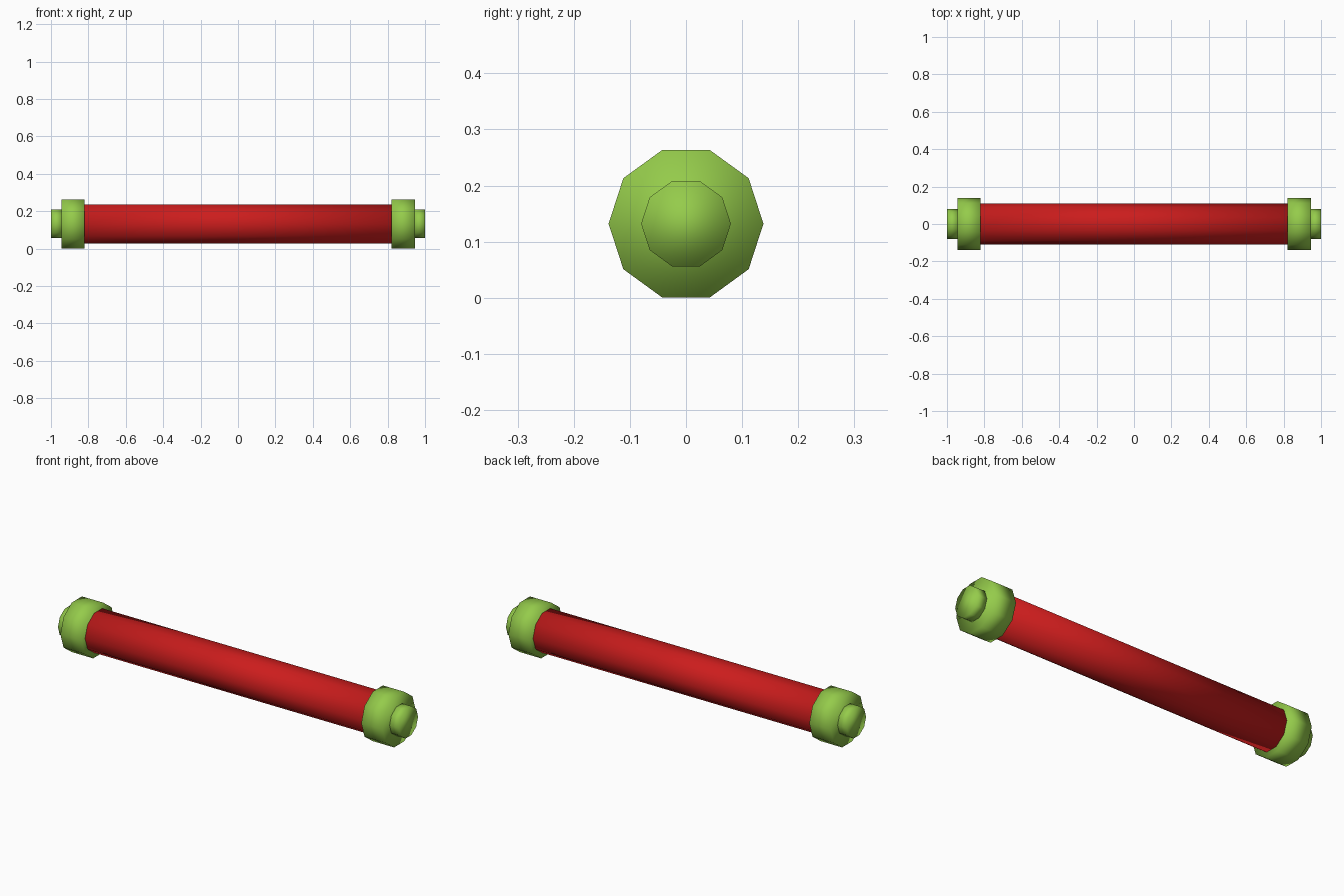
import bpy, math
from mathutils import Matrix

if "Cube" in bpy.data.objects:
    bpy.data.objects.remove(bpy.data.objects["Cube"])

ZC = 0.132

def material(name, color):
    m = bpy.data.materials.new(name)
    m.diffuse_color = color
    m.use_nodes = True
    m.node_tree.nodes["Principled BSDF"].inputs["Base Color"].default_value = m.diffuse_color
    return m

red = material("red", (0.60, 0.012, 0.012, 1))
green = material("green", (0.30, 0.60, 0.07, 1))

def prism(name, sides, radius, x0, x1, mat, turn=0.0):
    """Prism lying along x, first corner pointing to +y, smooth shaded."""
    bpy.ops.mesh.primitive_cylinder_add(vertices=sides, radius=radius, depth=x1 - x0)
    ob = bpy.context.object
    ob.name = name
    ob.data.transform(Matrix.Rotation(turn, 4, 'X') @ Matrix.Rotation(math.pi / 2, 4, 'Y'))
    ob.location = ((x0 + x1) / 2, 0, ZC)
    ob.data.materials.append(mat)
    bpy.ops.object.shade_smooth()
    return ob

# central rod
prism("rod", 10, 0.11, -0.82, 0.82, red)

# end collars and their smaller tips
for side, s in (("left", -1), ("right", 1)):
    prism(side + "_collar", 10, 0.138, *sorted((s * 0.82, s * 0.945)), green)
    prism(side + "_tip", 10, 0.08, *sorted((s * 0.94, s * 1.0)), green)
